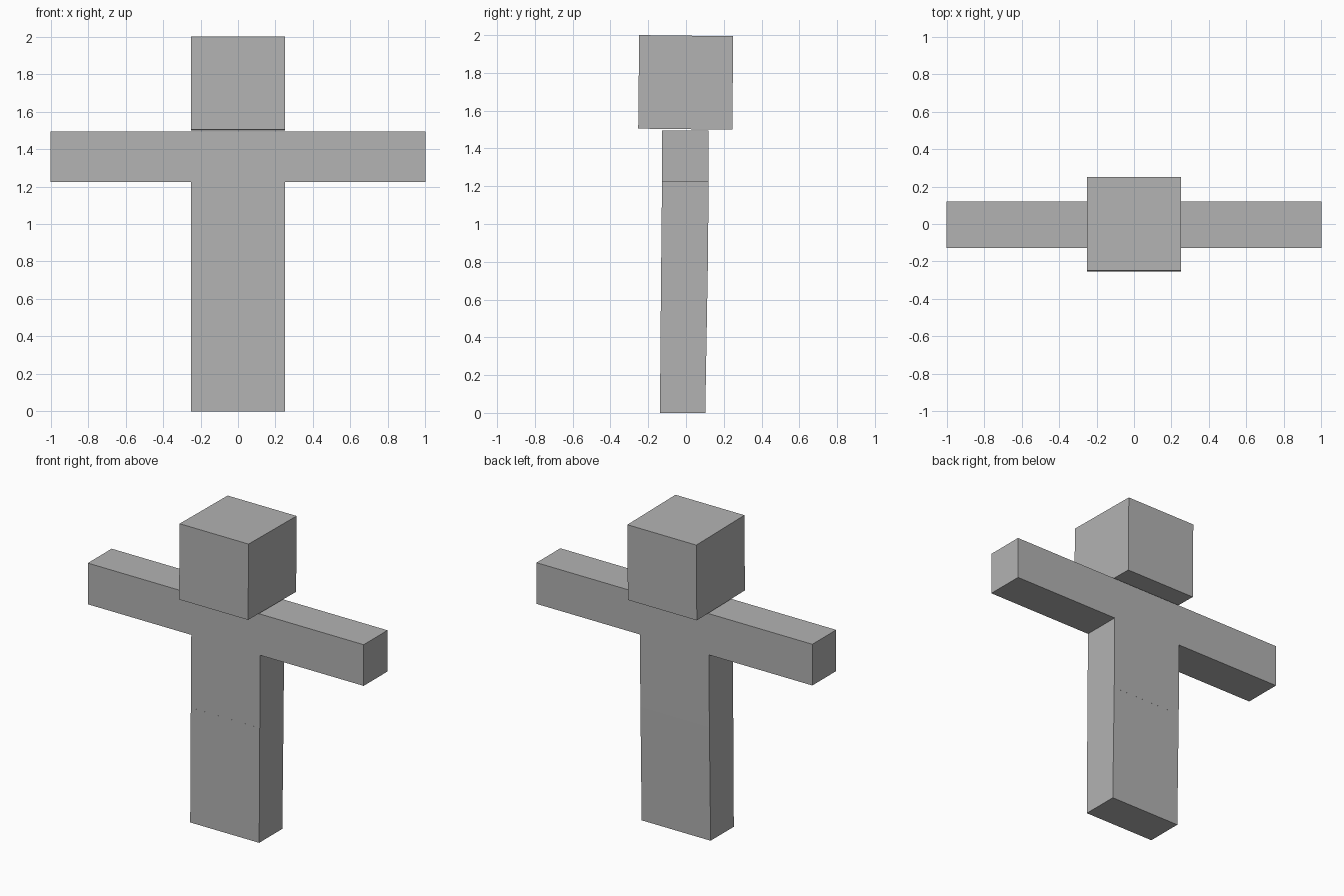
import bpy

if "Cube" in bpy.data.objects:
    bpy.data.objects.remove(bpy.data.objects["Cube"])

grey = bpy.data.materials.new("grey")
grey.diffuse_color = (0.45, 0.45, 0.45, 1)
grey.use_nodes = True
grey.node_tree.nodes["Principled BSDF"].inputs["Base Color"].default_value = grey.diffuse_color


def extrude_x(name, profile, half_width):
    """Prism spanning x, from a (y, z) profile listed front-bottom, back-bottom, back-top, front-top."""
    n = len(profile)
    verts = [(s * half_width, y, z) for s in (-1, 1) for y, z in profile]
    faces = [tuple(reversed(range(n))), tuple(range(n, 2 * n))]
    faces += [(i, (i + 1) % n, n + (i + 1) % n, n + i) for i in range(n)]
    return add(name, verts, faces)


def extrude_y(name, outline, front, back):
    """Prism from front to back, from an (x, z) outline listed counter-clockwise."""
    n = len(outline)
    verts = [(x, y, z) for y in (front, back) for x, z in outline]
    faces = [tuple(range(n)), tuple(reversed(range(n, 2 * n)))]
    faces += [((i + 1) % n, i, n + i, n + (i + 1) % n) for i in range(n)]
    return add(name, verts, faces)


def add(name, verts, faces):
    mesh = bpy.data.meshes.new(name)
    mesh.from_pydata(verts, [], faces)
    mesh.materials.append(grey)
    obj = bpy.data.objects.new(name, mesh)
    bpy.context.collection.objects.link(obj)
    return obj


# Head: cube tipped very slightly backwards
extrude_x("head", [(-0.253, 1.505), (0.245, 1.499), (0.25, 1.994), (-0.248, 2.0)], 0.25)

# Torso with outstretched arms: one T-shaped slab
half = [(0.25, 0.75), (0.25, 1.225), (1.0, 1.225), (1.0, 1.495)]
outline = half + [(-x, z) for x, z in reversed(half)]
torso = extrude_y("torso_and_arms", outline, -0.127, 0.12)
for v in torso.data.vertices:  # slight lean towards the waist
    v.co.y -= 0.01 * max(0, 1.225 - v.co.z)

# Legs: single block leaning slightly forwards
extrude_x("legs", [(-0.138, 0.0), (0.102, 0.0), (0.115, 0.75), (-0.132, 0.75)], 0.25)
